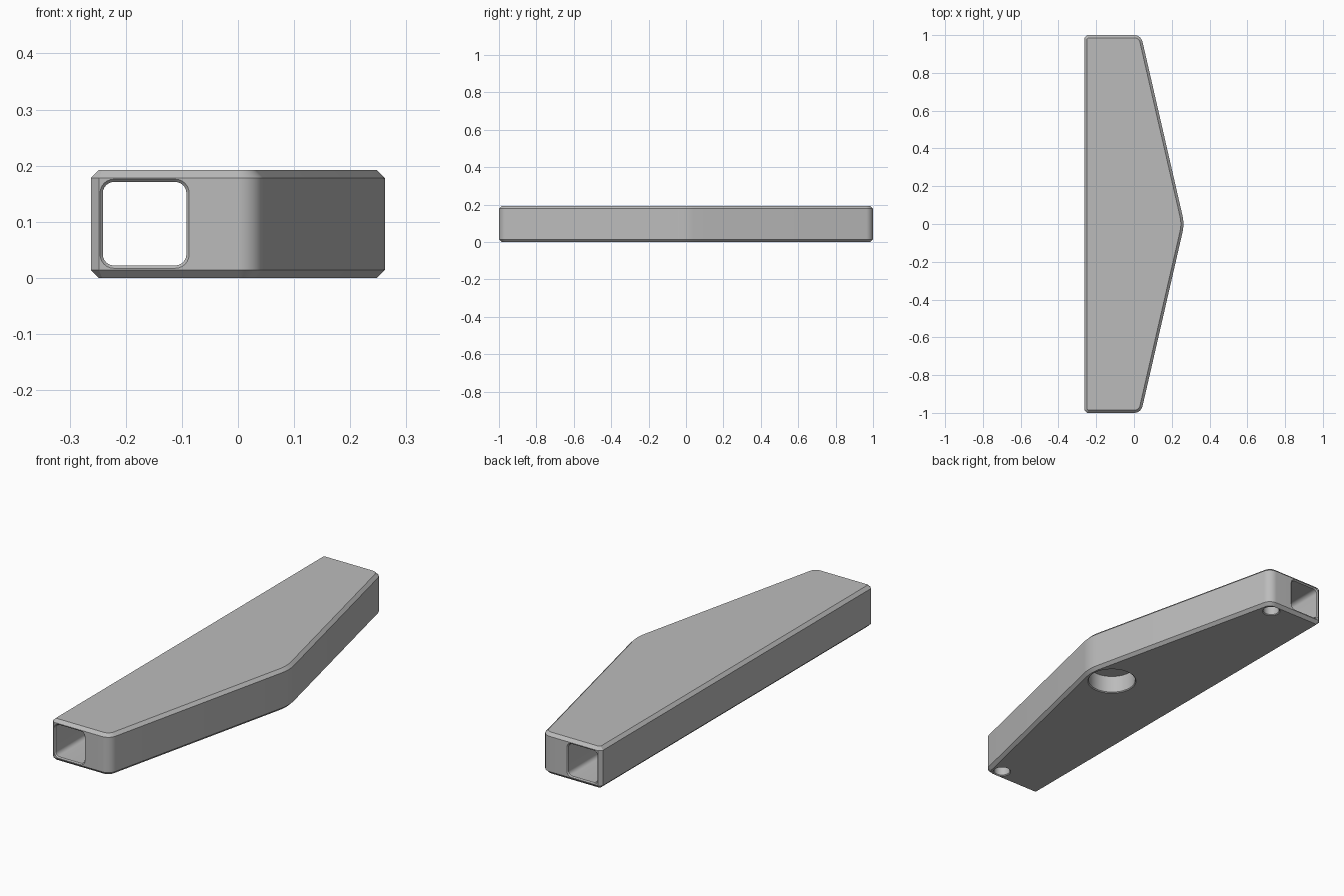
import bpy, bmesh, math
from mathutils import Vector

if "Cube" in bpy.data.objects:
    bpy.data.objects.remove(bpy.data.objects["Cube"])

grey = bpy.data.materials.new("neutral grey")
grey.diffuse_color = (0.5, 0.5, 0.5, 1)
grey.use_nodes = True
grey.node_tree.nodes["Principled BSDF"].inputs["Base Color"].default_value = grey.diffuse_color


def rounded(corners):
    """Closed 2D outline from (x, y, radius, segments) corners."""
    pts = []
    for i, (x, y, r, n) in enumerate(corners):
        p = Vector((x, y))
        if r == 0:
            pts.append(p)
            continue
        a = (Vector(corners[i - 1][:2]) - p).normalized()
        b = (Vector(corners[(i + 1) % len(corners)][:2]) - p).normalized()
        half = a.angle(b) / 2
        c = p + (a + b).normalized() * (r / math.sin(half))
        start = p + a * (r / math.tan(half)) - c
        end = p + b * (r / math.tan(half)) - c
        sweep = math.pi - 2 * half
        for k in range(n + 1):
            t = k / n
            pts.append(c + (start * math.sin((1 - t) * sweep) + end * math.sin(t * sweep)) / math.sin(sweep))
    return pts


def loft(name, rings):
    """Solid skinned through matching rings, with capped ends."""
    bm = bmesh.new()
    loops = [[bm.verts.new(p) for p in ring] for ring in rings]
    n = len(loops[0])
    for lo, hi in zip(loops, loops[1:]):
        for i in range(n):
            bm.faces.new((lo[i], lo[(i + 1) % n], hi[(i + 1) % n], hi[i]))
    bm.faces.new(loops[0])
    bm.faces.new(loops[-1])
    bmesh.ops.recalc_face_normals(bm, faces=bm.faces)
    mesh = bpy.data.meshes.new(name)
    bm.to_mesh(mesh)
    bm.free()
    mesh.materials.append(grey)
    obj = bpy.data.objects.new(name, mesh)
    bpy.context.collection.objects.link(obj)
    return obj


# Body: five-sided plan with rounded right corners and chamfered rims
H, C = 0.192, 0.014
outline = rounded([(-0.248, -1, 0, 0), (0.037, -1, 0.046, 12), (0.267, 0, 0.2, 8),
                   (0.037, 1, 0.046, 12), (-0.248, 1, 0, 0),
                   (-0.262, 0.986, 0, 0), (-0.262, -0.986, 0, 0)])
body = loft("handle_body", [[(p.x, p.y, z) for p in outline] for z in (0, H)])
bm = bmesh.new()
bm.from_mesh(body.data)
rims = [e for e in bm.edges if abs(e.verts[0].co.z - e.verts[1].co.z) < 1e-5]
bmesh.ops.bevel(bm, geom=rims, offset=C, segments=1, affect='EDGES', profile=0.5)
bm.to_mesh(body.data)
bm.free()

cutters = []


# Square channel running the full length, flared at both mouths
def channel_ring(y, grow):
    x0, x1, z0, z1 = -0.241 - grow, -0.092 + grow, 0.022 - grow, 0.171 + grow
    r = 0.02 + grow
    return [(p.x, y, p.y) for p in rounded([(x0, z0, r, 6), (x1, z0, r, 6), (x1, z1, r, 6), (x0, z1, r, 6)])]


cutters.append(loft("channel_cutter", [channel_ring(y, g) for y, g in
                    ((-1.001, 0.006), (-0.995, 0), (0.995, 0), (1.001, 0.006))]))


# Round blind holes in the underside
def hole(name, x, y, r, depth, n):
    cutters.append(loft(name, [[(x + q * math.cos(2 * math.pi * k / n), y + q * math.sin(2 * math.pi * k / n), z)
                                for k in range(n)]
                               for z, q in ((-0.001, r + 0.005), (0.004, r), (depth, r))]))


hole("large_hole_cutter", 0.13, 0, 0.105, 0.085, 48)
for side in (-1, 1):
    hole("small_hole_cutter", -0.015, side * 0.945, 0.036, 0.085, 32)

# Cut everything out of the body
for cutter in cutters:
    mod = body.modifiers.new(cutter.name, 'BOOLEAN')
    mod.object = cutter
    mod.operation = 'DIFFERENCE'
    mod.solver = 'EXACT'
    bpy.context.view_layer.objects.active = body
    bpy.ops.object.modifier_apply(modifier=mod.name)
    bpy.data.objects.remove(cutter)

bpy.ops.object.select_all(action='DESELECT')
body.select_set(True)
bpy.context.view_layer.objects.active = body
bpy.ops.object.shade_smooth_by_angle(angle=math.radians(25))
